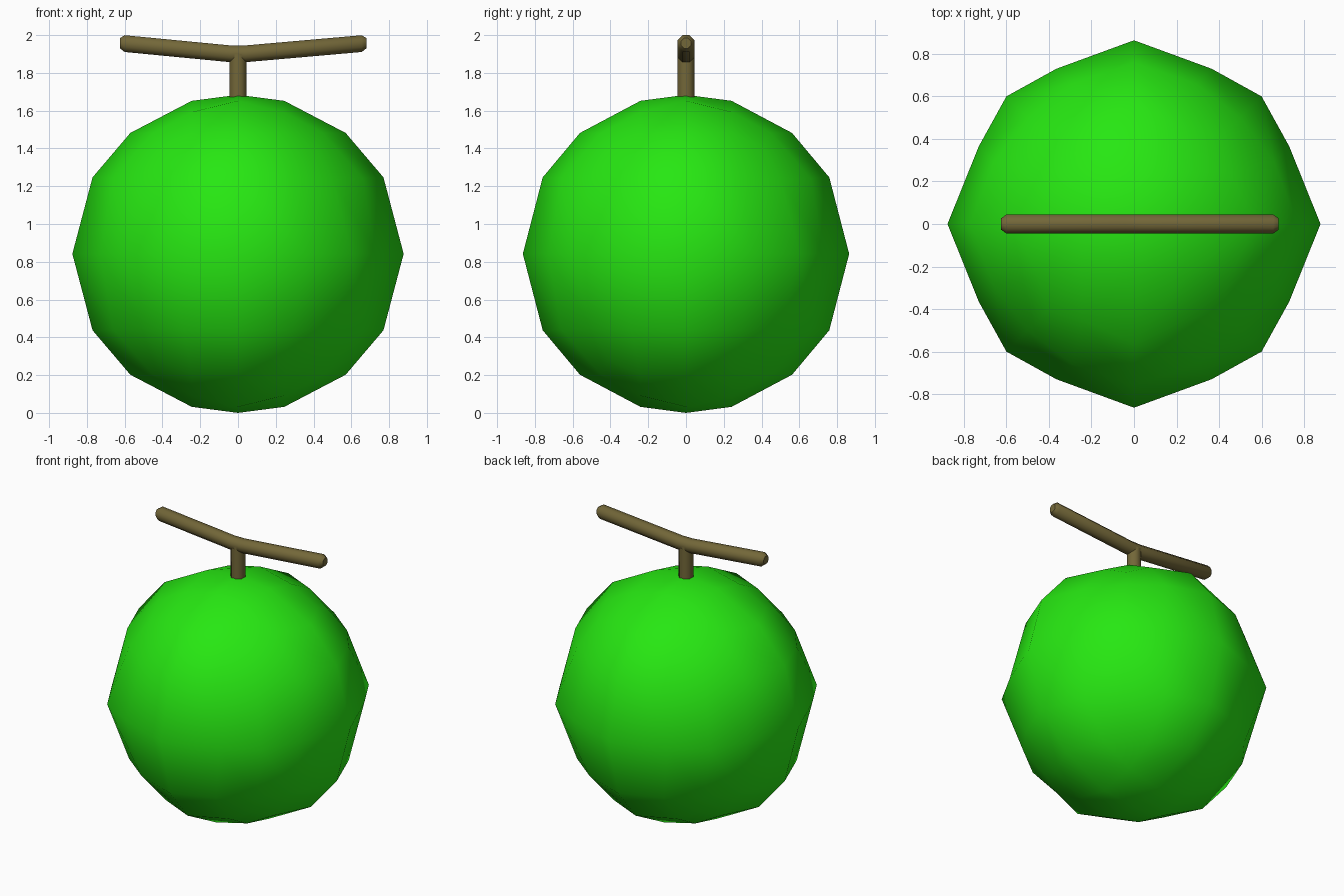
import bpy, bmesh, math
from mathutils import Vector

if "Cube" in bpy.data.objects:
    bpy.data.objects.remove(bpy.data.objects["Cube"])


def material(name, rgb):
    m = bpy.data.materials.new(name)
    m.diffuse_color = (*rgb, 1)
    m.use_nodes = True
    m.node_tree.nodes["Principled BSDF"].inputs["Base Color"].default_value = m.diffuse_color
    return m


green = material("green_skin", (0.02, 0.80, 0.006))
brown = material("brown_wood", (0.17, 0.135, 0.04))


def add_object(name, bm, mat):
    bmesh.ops.recalc_face_normals(bm, faces=bm.faces)
    for f in bm.faces:
        f.smooth = True
    me = bpy.data.meshes.new(name)
    bm.to_mesh(me)
    bm.free()
    me.materials.append(mat)
    ob = bpy.data.objects.new(name, me)
    bpy.context.collection.objects.link(ob)
    return ob


# Fruit body: a 4x4 cube sphere; one octant of shape points, mirrored by sign
shape = {
    (0, 0, 2): (0, 0, 0.842), (1, 0, 2): (0.245, 0, 0.81), (1, 1, 2): (0.245, 0.245, 0.75),
    (2, 0, 2): (0.57, 0, 0.64), (2, 1, 2): (0.45, 0.245, 0.64), (2, 2, 2): (0.41, 0.41, 0.56),
    (2, 0, 1): (0.77, 0, 0.405), (2, 1, 1): (0.66, 0.29, 0.40), (2, 2, 1): (0.50, 0.50, 0.395),
    (2, 0, 0): (0.877, 0, 0), (2, 1, 0): (0.73, 0.365, 0), (2, 2, 0): (0.60, 0.60, 0),
}
bm = bmesh.new()
bmesh.ops.create_cube(bm, size=4)
bmesh.ops.subdivide_edges(bm, edges=bm.edges, cuts=3, use_grid_fill=True)
for v in bm.verts:
    i, j, k = (round(abs(c)) for c in v.co)
    a, b, h = shape[(max(i, j), min(i, j), k)]
    x, y = (a, b) if i >= j else (b, a)
    if i == 0:
        y *= 0.985
    v.co = (math.copysign(x, v.co.x), math.copysign(y, v.co.y),
            0.842 + math.copysign(h, v.co.z))
add_object("fruit_body", bm, green)


# Eight-sided tube: stations are (centre, radius), cross-section spanned by u and w
def tube(name, stations, u, w, mat):
    bm = bmesh.new()
    rings = []
    for c, r in stations:
        rings.append([bm.verts.new(Vector(c) + r * (math.cos(t) * Vector(u) + math.sin(t) * Vector(w)))
                      for t in (math.tau * n / 8 + math.pi / 8 for n in range(8))])
    for p, q in zip(rings, rings[1:]):
        for n in range(8):
            m = (n + 1) % 8
            bm.faces.new((p[n], p[m], q[m], q[n]))
    bm.faces.new(rings[0])
    bm.faces.new(rings[-1])
    ob = add_object(name, bm, mat)
    bpy.context.view_layer.objects.active = ob
    ob.select_set(True)
    bpy.ops.object.shade_smooth_by_angle(angle=math.radians(50))
    ob.select_set(False)


# Upright stem, sunk slightly into the fruit
tube("stem", [((0, 0, 1.62), 0.048), ((0, 0, 1.90), 0.048)], (1, 0, 0), (0, 1, 0), brown)

# Bent cross branch with chamfered ends
tube("branch", [((-0.625, 0, 1.957), 0.029), ((-0.60, 0, 1.955), 0.048),
                ((-0.04, 0, 1.901), 0.048), ((0.04, 0, 1.901), 0.048),
                ((0.655, 0, 1.955), 0.048), ((0.68, 0, 1.957), 0.029)],
     (0, 1, 0), (0, 0, 1), brown)
